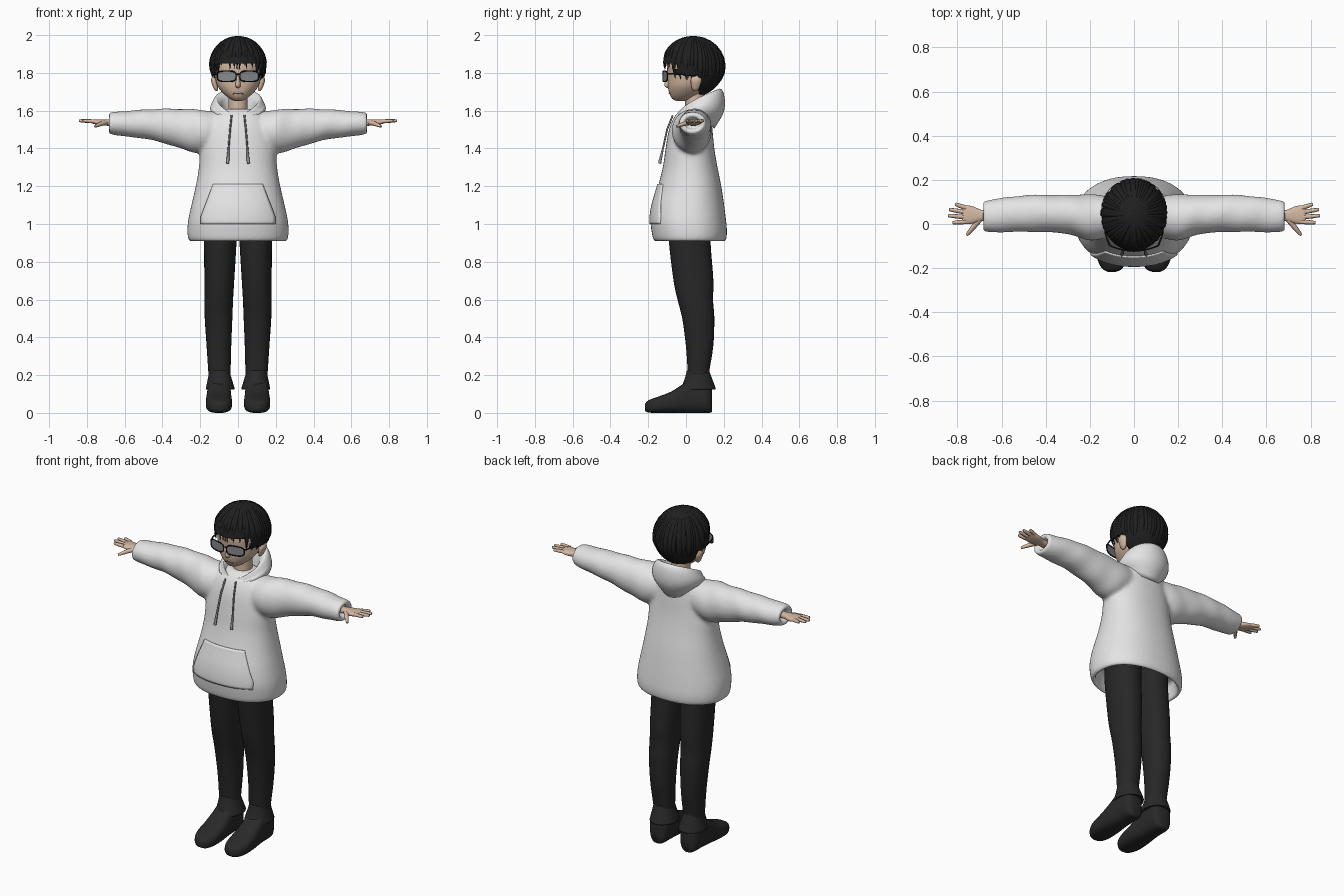
import bpy, bmesh, math, random
from mathutils import Vector

random.seed(4)
cube = bpy.data.objects.get("Cube")
if cube:
    bpy.data.objects.remove(cube, do_unlink=True)


def material(name, *rgb):
    m = bpy.data.materials.new(name)
    m.use_nodes = True
    m.diffuse_color = (*rgb, 1)
    m.node_tree.nodes["Principled BSDF"].inputs["Base Color"].default_value = (*rgb, 1)
    return m


CLOTH = material("white cloth", .78, .78, .78)
CORD = material("grey cord", .28, .28, .28)
SKIN = material("skin", .66, .48, .36)
LIP = material("lip", .36, .22, .18)
HAIR = material("black hair", .014, .014, .015)
DENIM = material("black trousers", .02, .02, .021)
LEATHER = material("black leather", .022, .022, .022)
LENS = material("grey lens", .24, .25, .27)
FRAME = material("dark frame", .01, .01, .01)


def finish(name, bm, mat):
    bmesh.ops.recalc_face_normals(bm, faces=bm.faces)
    me = bpy.data.meshes.new(name)
    bm.to_mesh(me)
    bm.free()
    return place(name, me, mat)


def place(name, me, mat):
    me.materials.clear()
    me.materials.append(mat)
    for p in me.polygons:
        p.use_smooth = True
    ob = bpy.data.objects.new(name, me)
    bpy.context.collection.objects.link(ob)
    return ob


def spline(keys, t):
    """Smooth interpolation through a list of tuples, t from 0 to len - 1."""
    i = min(int(t), len(keys) - 2)
    f = t - i
    a, b, c, d = (keys[max(0, min(len(keys) - 1, i + k))] for k in (-1, 0, 1, 2))
    return [q + f / 2 * (r - p + f * (2 * p - 5 * q + 4 * r - s + f * (3 * (q - r) + s - p)))
            for p, q, r, s in zip(a, b, c, d)]


def skin_rings(bm, rings, caps=True):
    for r0, r1 in zip(rings, rings[1:]):
        for i in range(len(r0)):
            j = (i + 1) % len(r0)
            bm.faces.new((r0[i], r0[j], r1[j], r1[i]))
    if caps:
        bm.faces.new(rings[0])
        bm.faces.new(rings[-1])


def loft(bm, axis, keys, side=1, power=2, sides=32, steps=4, ripple=0):
    """Rings along an axis; each key is (position, u0, u1, v0, v1)."""
    u, v = [k for k in range(3) if k != axis]
    rings = []
    for n in range((len(keys) - 1) * steps + 1):
        s, u0, u1, v0, v1 = spline(keys, n / steps)
        ring = []
        for k in range(sides):
            a = math.tau * k / sides
            c, d = math.cos(a), math.sin(a)
            w = 1 + ripple * math.sin(45 * s + 2 * a)
            p = [0, 0, 0]
            p[axis] = s
            p[u] = (u0 + u1) / 2 + (u1 - u0) / 2 * w * math.copysign(abs(c) ** (2 / power), c)
            p[v] = (v0 + v1) / 2 + (v1 - v0) / 2 * w * math.copysign(abs(d) ** (2 / power), d)
            p[0] *= side
            ring.append(bm.verts.new(p))
        rings.append(ring)
    skin_rings(bm, rings)


def part(name, mat, axis, keys, **kw):
    bm = bmesh.new()
    loft(bm, axis, keys, **kw)
    return finish(name, bm, mat)


def tubes(name, mat, paths, depth, closed=False, taper=None):
    """Round strands along point lists, made into one mesh."""
    cu = bpy.data.curves.new(name, "CURVE")
    cu.dimensions = "3D"
    cu.bevel_depth = depth
    cu.bevel_resolution = 2
    cu.use_fill_caps = True
    for path in paths:
        sp = cu.splines.new("POLY")
        sp.points.add(len(path) - 1)
        sp.use_cyclic_u = closed
        for i, (pt, co) in enumerate(zip(sp.points, path)):
            pt.co = (*co, 1)
            pt.radius = taper(i / (len(path) - 1)) if taper else 1
    tmp = bpy.data.objects.new(name + "_path", cu)
    me = bpy.data.meshes.new_from_object(tmp)
    bpy.data.objects.remove(tmp)
    me.name = name
    return place(name, me, mat)


# Hoodie: torso with hollow hem and both sleeves, fused into one cloth surface
torso = [(z, -w, w, y0, y1) for z, w, y0, y1 in (
    (1.61, .08, -.02, .11), (1.57, .15, -.06, .13), (1.5, .18, -.09, .14), (1.4, .2, -.108, .15),
    (1.3, .207, -.123, .167), (1.2, .224, -.148, .187), (1.1, .247, -.177, .202),
    (1.02, .264, -.188, .212), (.96, .268, -.182, .217), (.915, .262, -.172, .212),
    (.91, .242, -.155, .195), (.94, .235, -.15, .19), (1.0, .225, -.145, .18))]
sleeve = [(.08, -.05, .12, 1.4, 1.59), (.2, -.075, .135, 1.375, 1.605), (.3, -.045, .132, 1.398, 1.61),
          (.4, -.038, .133, 1.43, 1.61), (.5, -.036, .13, 1.452, 1.606), (.6, -.038, .118, 1.463, 1.598),
          (.665, -.038, .108, 1.474, 1.592), (.685, -.03, .1, 1.482, 1.585),
          (.68, -.01, .08, 1.5, 1.565), (.65, -.008, .078, 1.502, 1.563)]
bm = bmesh.new()
loft(bm, 2, torso, power=2.25, sides=48)
for s in (1, -1):
    loft(bm, 0, sleeve, side=s, ripple=.018)
hoodie = finish("hoodie", bm, CLOTH)
mod = hoodie.modifiers.new("fuse", "REMESH")
mod.mode, mod.voxel_size, mod.use_smooth_shade = "VOXEL", .01, True
mod = hoodie.modifiers.new("soften", "SMOOTH")
mod.factor, mod.iterations = .5, 8

# Hood: collar section that swells towards the back
bm = bmesh.new()
rings = []
for i in range(48):
    t = math.tau * i / 48
    b = (1 - math.cos(t)) / 2
    crest = 1.57 + .145 * b ** .6
    base = 1.55 + .03 * math.sin(t) ** 2 - .045 * b
    # half width, front y, back y, height
    section = [(.07, -.02, .11, 1.54), (.088, -.035, .14, crest - .035), (.108, -.045, .165, crest - .005),
               (.12, -.052, .185, crest), (.137, -.06, .2, crest - .025), (.147, -.065, .206, crest - .02 - .06 * b),
               (.14, -.068, .195, (crest - .06 + base) / 2), (.11, -.06, .15, base)]
    ring = []
    for k in range(22):
        w, y0, y1, z = spline(section, k / 3)
        ring.append(bm.verts.new((w * math.sin(t), y0 + (y1 - y0) * b, z)))
    rings.append(ring)
skin_rings(bm, rings + rings[:1], caps=False)
finish("hood", bm, CLOTH)

# Front pocket: panel wrapped on the torso
bm = bmesh.new()
rows = []
for i in range(17):
    z = 1.0 + .21 * i / 16
    w = .195 - .065 * max(0, (z - 1.04) / .17)
    rows.append([bm.verts.new((w * (k / 12 - 1), -.4, z)) for k in range(25)])
for r0, r1 in zip(rows, rows[1:]):
    for k in range(24):
        bm.faces.new((r0[k], r0[k + 1], r1[k + 1], r1[k]))
pocket = finish("pocket", bm, CLOTH)
mod = pocket.modifiers.new("wrap", "SHRINKWRAP")
mod.target, mod.wrap_method, mod.use_project_y, mod.offset = hoodie, "PROJECT", True, .002
mod = pocket.modifiers.new("thickness", "SOLIDIFY")
mod.thickness, mod.offset = .01, 0

# Drawstrings with knotted ends
tubes("drawstrings", CORD, [[(s * x, y, z) for x, y, z in (
    (.034, -.07, 1.575), (.042, -.1, 1.5), (.05, -.122, 1.4), (.054, -.137, 1.335), (.055, -.139, 1.32))]
    for s in (1, -1)], .005, taper=lambda t: 1.6 if t > .7 else 1)

# Legs, boots and hands
leg = [(1.0, .004, .18, -.09, .13), (.9, .008, .18, -.09, .13), (.7, .02, .178, -.066, .145),
       (.6, .026, .178, -.045, .143), (.5, .03, .176, -.02, .15), (.35, .036, .166, 0, .144),
       (.2, .04, .156, .01, .12), (.12, .045, .15, .015, .115)]
foot = [(-.218, .085, .115, .012, .045), (-.2, .052, .146, .002, .066), (-.15, .034, .168, 0, .085),
        (-.08, .032, .17, 0, .112), (-.02, .036, .166, 0, .15), (.04, .038, .162, 0, .19),
        (.1, .04, .16, 0, .185), (.125, .05, .15, 0, .16), (.137, .07, .13, .005, .12)]
cuff = [(.225, .046, .152, .005, .122), (.19, .036, .158, -.004, .135), (.15, .024, .166, -.018, .15),
        (.125, .018, .17, -.024, .157), (.13, .035, .155, 0, .135)]
palm = [(.64, .015, .062, 1.518, 1.552), (.69, .014, .064, 1.52, 1.553), (.73, .002, .08, 1.522, 1.554),
        (.765, 0, .084, 1.53, 1.553), (.78, .01, .078, 1.536, 1.55)]
fingers = [(.01, .822, .006), (.031, .842, .038), (.053, .838, .066), (.073, .81, .09)]
for s, side in ((1, "left"), (-1, "right")):
    part(side + "_trouser_leg", DENIM, 2, leg, side=s, power=2.2)
    part(side + "_boot", LEATHER, 1, foot, side=s, power=2.8)
    part(side + "_boot_cuff", LEATHER, 2, cuff, side=s)
    part(side + "_palm", SKIN, 0, palm, side=s, power=2.5)
    tubes(side + "_fingers", SKIN, [
        [(s * (.76 + (x - .76) * f), y + (y1 - y) * f, 1.543 + .004 * f) for f in (0, .35, .7, .95, 1)]
        for y, x, y1 in fingers], .0105, taper=lambda t: 1 - .5 * t ** 2)
    tubes(side + "_thumb", SKIN, [[(s * x, y, z) for x, y, z in (
        (.695, .025, 1.537), (.72, -.005, 1.532), (.74, -.03, 1.524), (.757, -.05, 1.516))]],
        .013, taper=lambda t: 1 - .5 * t ** 2)
    # Ear
    part(side + "_ear", SKIN, 2, [(1.705, .108, .118, .04, .055), (1.72, .105, .13, .03, .07),
         (1.76, .11, .143, .025, .083), (1.785, .115, .135, .035, .075)], side=s)

# Head, neck and nose
part("head", SKIN, 2, [(z, -w, w, y0, y1) for z, w, y0, y1 in (
    (1.652, .02, -.05, 0), (1.662, .042, -.072, .04), (1.69, .077, -.088, .08), (1.73, .108, -.096, .12),
    (1.78, .122, -.097, .15), (1.85, .13, -.1, .165), (1.92, .11, -.075, .15), (1.97, .05, -.01, .09))],
    power=2.15)
part("neck", SKIN, 2, [(1.5, -.065, .065, -.02, .11), (1.58, -.052, .052, -.005, .1),
                       (1.72, -.052, .052, -.005, .1)])
part("nose", SKIN, 2, [(1.785, -.008, .008, -.1, -.07), (1.745, -.013, .013, -.114, -.07),
                       (1.73, -.014, .014, -.113, -.07), (1.72, -.008, .008, -.1, -.07)])
tubes("mouth", LIP, [[(x * .007, -.089 + .0003 * x * x, 1.692 - .0002 * x * x) for x in range(-4, 5)]], .003)

# Hair: cap cut open around the face, with locks combed out from the crown
CENTRE, RADII = Vector((0, .04, 1.835)), Vector((.147, .163, .16))


def on_scalp(turn, polar, swell=1.0):
    d = Vector((math.sin(turn) * math.sin(polar), -math.cos(turn) * math.sin(polar), math.cos(polar)))
    return CENTRE + d * RADII * swell


bm = bmesh.new()
bmesh.ops.create_uvsphere(bm, u_segments=48, v_segments=32, radius=1)
for v in bm.verts:
    v.co = CENTRE + v.co * RADII
open_faces = []
for f in bm.faces:
    c = f.calc_center_median()
    if (c.y < .07 and c.z < 1.79) or (c.y < -.05 and c.z < 1.855):
        open_faces.append(f)
bmesh.ops.delete(bm, geom=open_faces, context="FACES")
finish("hair_cap", bm, HAIR)
locks = []
for i in range(64):
    turn = math.tau * (i + random.uniform(-.3, .3)) / 64
    front = abs((turn + math.pi) % math.tau - math.pi)
    if front < .75:
        low = random.uniform(1.815, 1.86)
    elif front < 1.75:
        low = 1.79 - .045 * (front - .75) + random.uniform(-.025, .02)
    else:
        low = random.uniform(1.685, 1.71)
    end = math.acos((low - CENTRE.z) / RADII.z)
    sway = random.uniform(-.1, .1)
    locks.append([on_scalp(turn + sway * f / 11, .12 + (end - .12) * f / 11, .955) for f in range(12)])
tubes("hair_locks", HAIR, locks, .015, taper=lambda t: (.5 + .8 * t) if t < .62 else max(.08, 2.6 * (1 - t)))

# Glasses: curved rounded lenses, rims, bridge and temples


def lens_point(s, a, grow=1):
    c, d = math.cos(a), math.sin(a)
    x = .06 + .05 * grow * math.copysign(abs(c) ** .6, c)
    z = 1.782 + .028 * grow * math.copysign(abs(d) ** .6, d)
    return Vector((s * x, -.122 + 2 * x * x, z))


rims = []
for s, side in ((1, "left"), (-1, "right")):
    outline = [lens_point(s, math.tau * k / 28) for k in range(28)]
    bm = bmesh.new()
    bm.faces.new([bm.verts.new(p) for p in outline])
    finish(side + "_lens", bm, LENS)
    rims.append(outline)
tubes("glasses_rims", FRAME, rims, .0035, closed=True)
tubes("glasses_bridge", FRAME, [[(-.012, -.121, 1.79), (0, -.123, 1.793), (.012, -.121, 1.79)]], .0035)
tubes("glasses_temples", FRAME, [[(s * .11, -.098, 1.795), (s * .128, -.05, 1.795), (s * .137, .05, 1.785)]
                                 for s in (1, -1)], .004)
